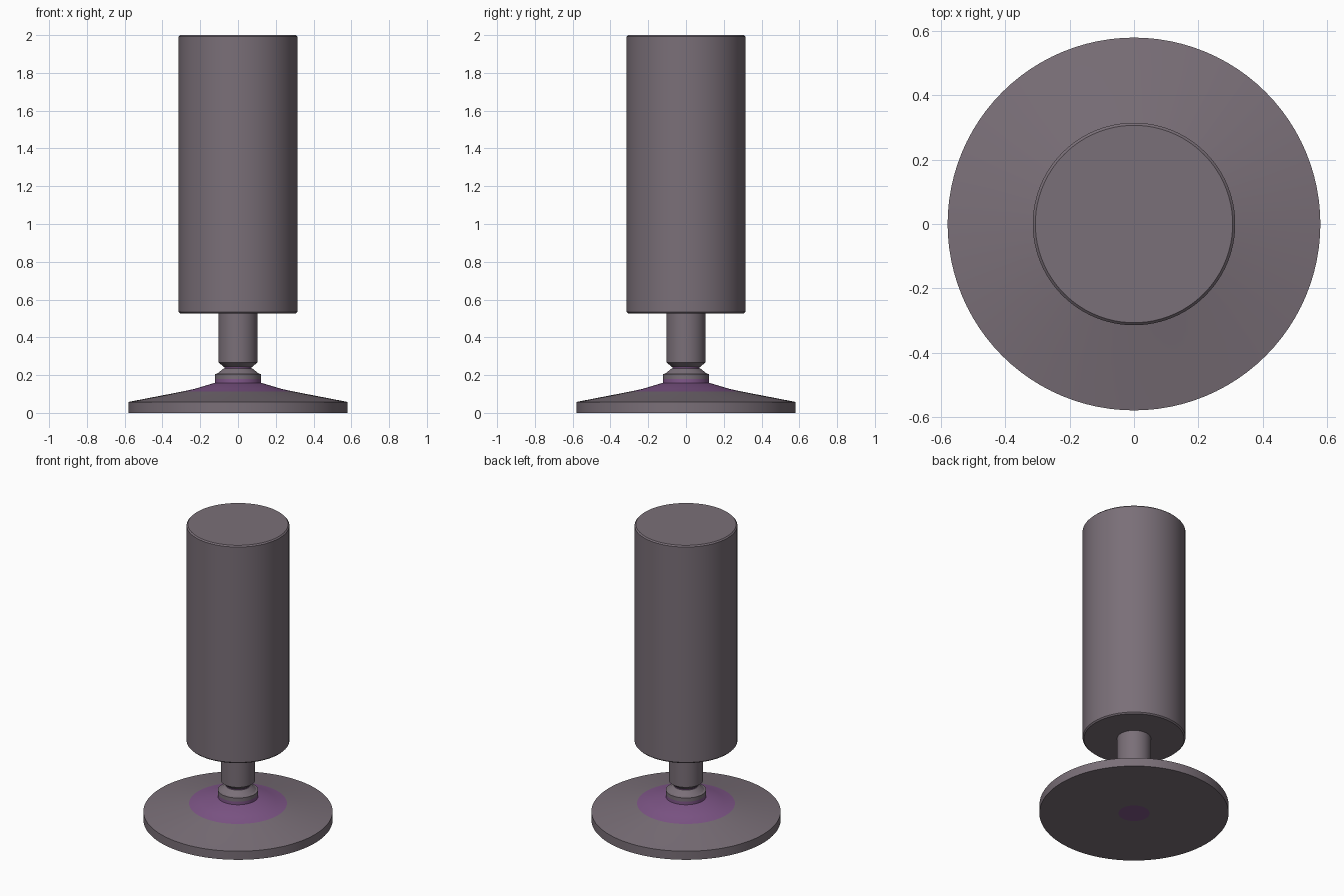
import bpy, bmesh, math

if "Cube" in bpy.data.objects:
    bpy.data.objects.remove(bpy.data.objects["Cube"])

SEG = 96

def material(name, rgb):
    m = bpy.data.materials.new(name)
    m.diffuse_color = (*rgb, 1.0)
    m.use_nodes = True
    m.node_tree.nodes["Principled BSDF"].inputs["Base Color"].default_value = m.diffuse_color
    return m

GREY = material("mauve grey", (0.195, 0.160, 0.188))
PURPLE = material("purple", (0.215, 0.095, 0.250))

def lathe(name, profile, purple_bands=()):
    """Revolve (radius, z) points; bands listed by index become purple."""
    bm = bmesh.new()
    rings = []
    for r, z in profile:
        if r == 0:
            rings.append([bm.verts.new((0, 0, z))])
        else:
            rings.append([bm.verts.new((r * math.cos(2 * math.pi * i / SEG),
                                        r * math.sin(2 * math.pi * i / SEG), z))
                          for i in range(SEG)])
    for b, (lo, hi) in enumerate(zip(rings, rings[1:])):
        for i in range(SEG):
            j = (i + 1) % SEG
            if len(lo) == 1:
                vs = (lo[0], hi[j], hi[i])
            elif len(hi) == 1:
                vs = (lo[i], lo[j], hi[0])
            else:
                vs = (lo[i], lo[j], hi[j], hi[i])
            f = bm.faces.new(vs)
            f.material_index = 1 if b in purple_bands else 0
    bmesh.ops.recalc_face_normals(bm, faces=bm.faces[:])
    me = bpy.data.meshes.new(name)
    bm.to_mesh(me)
    bm.free()
    me.materials.append(GREY)
    me.materials.append(PURPLE)
    ob = bpy.data.objects.new(name, me)
    bpy.context.collection.objects.link(ob)
    bpy.ops.object.select_all(action='DESELECT')
    ob.select_set(True)
    bpy.context.view_layer.objects.active = ob
    bpy.ops.object.shade_smooth_by_angle(angle=math.radians(20))
    return ob

# Weighted foot: purple centre underneath and purple crown on top
lathe("base", [(0, 0), (0.095, 0), (0.58, 0), (0.58, 0.058), (0.30, 0.112),
               (0.23, 0.127), (0.12, 0.16), (0, 0.16)], (0, 4, 5, 6))

# Ring where the neck meets the foot
lathe("collar", [(0, 0.155), (0.123, 0.155), (0.123, 0.18), (0.123, 0.205),
                 (0.11, 0.208), (0.075, 0.236), (0, 0.236)], (0, 1))

# Narrow purple joint
lathe("joint", [(0, 0.225), (0.072, 0.225), (0.072, 0.252), (0, 0.252)], (0, 1, 2))

# Stem with tapered lower end
lathe("stem", [(0, 0.243), (0.074, 0.243), (0.104, 0.268), (0.104, 0.54), (0, 0.54)])

# Tall cylinder with finely chamfered rims
lathe("cylinder_body", [(0, 0.527), (0.307, 0.527), (0.315, 0.535),
                        (0.315, 1.992), (0.307, 2.0), (0, 2.0)])
